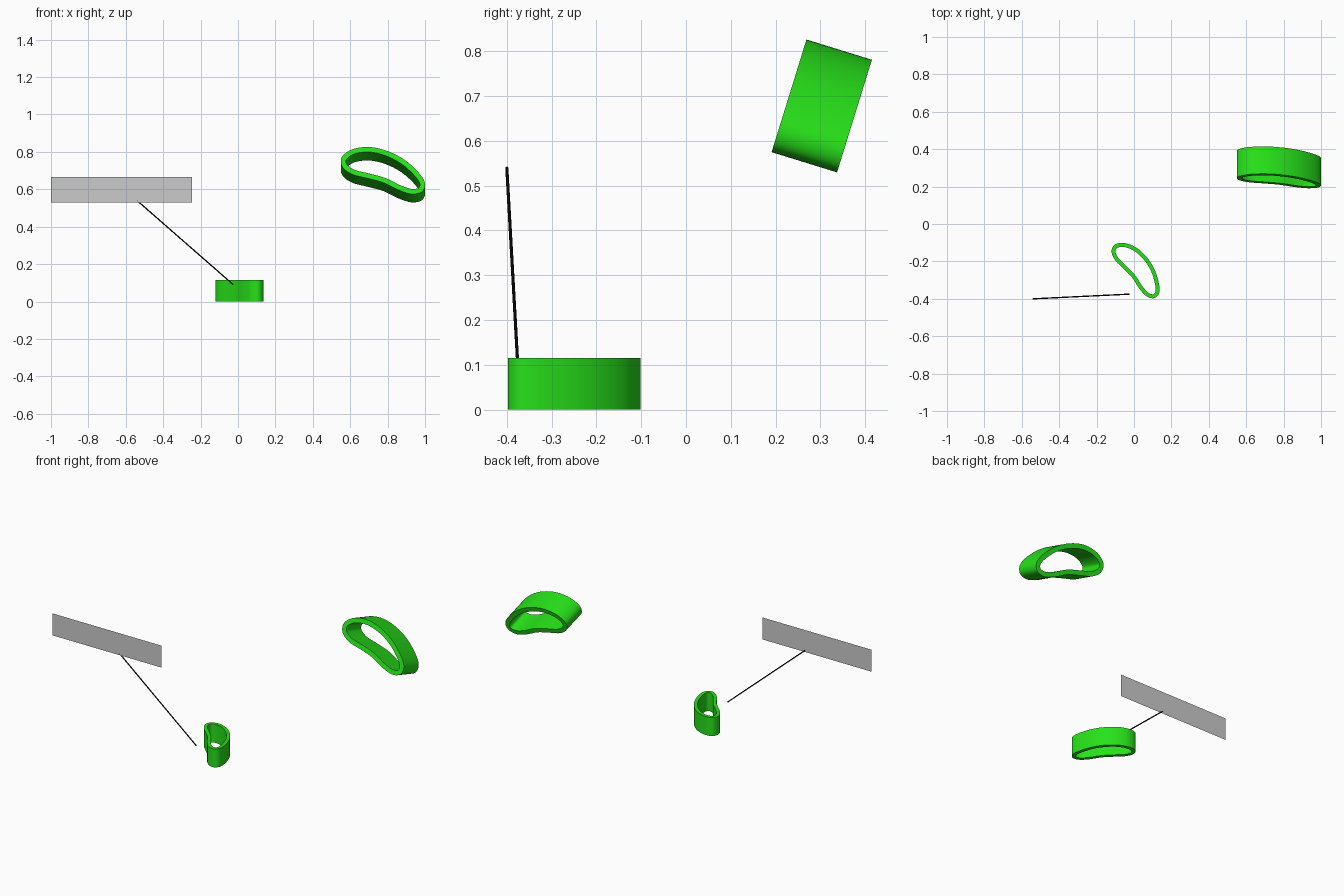
import bpy, bmesh, math
from mathutils import Vector, Matrix

if "Cube" in bpy.data.objects:
    bpy.data.objects.remove(bpy.data.objects["Cube"])

def material(name, color):
    m = bpy.data.materials.new(name)
    m.diffuse_color = color
    m.use_nodes = True
    m.node_tree.nodes["Principled BSDF"].inputs["Base Color"].default_value = m.diffuse_color
    return m

green = material("leaf_green", (0.02, 0.75, 0.01, 1))
black = material("black", (0.005, 0.005, 0.005, 1))

# bean-shaped outline (clockwise seen from above)
BEAN = [(-0.12, -0.15), (-0.108, -0.115), (-0.075, -0.102), (-0.03, -0.107),
        (0.025, -0.135), (0.077, -0.188), (0.115, -0.255), (0.135, -0.33),
        (0.132, -0.375), (0.105, -0.397), (0.065, -0.385), (0.028, -0.345),
        (-0.01, -0.287), (-0.055, -0.24), (-0.1, -0.195)]
CENTRE = Vector((0.0075, -0.25))

def smooth_loop(pts, steps):
    """Closed Catmull-Rom spline through the points."""
    p = [Vector(q) - CENTRE for q in pts]
    n, out = len(p), []
    for i in range(n):
        a, b, c, d = (p[(i + k) % n] for k in (-1, 0, 1, 2))
        for s in range(steps):
            t = s / steps
            out.append(0.5 * (2 * b + (c - a) * t + (2 * a - 5 * b + 4 * c - d) * t * t
                              + (3 * b - a - 3 * c + d) * t ** 3))
    return out

def make_object(name, bm, mat=None):
    bmesh.ops.recalc_face_normals(bm, faces=bm.faces)
    me = bpy.data.meshes.new(name)
    bm.to_mesh(me)
    bm.free()
    if mat:
        me.materials.append(mat)
    ob = bpy.data.objects.new(name, me)
    bpy.context.collection.objects.link(ob)
    return ob

def bean_ring(name, matrix, depth=0.115, wall=0.021):
    outer = smooth_loop(BEAN, 6)
    n = len(outer)
    inner = []
    for i in range(n):
        t = (outer[(i + 1) % n] - outer[i - 1]).normalized()
        inner.append(outer[i] + Vector((t.y, -t.x)) * wall)
    bm = bmesh.new()
    # cross-section corners: outer low, outer high, inner high, inner low
    rings = [[bm.verts.new((q.x, q.y, z)) for q in loop]
             for loop, z in ((outer, -depth / 2), (outer, depth / 2),
                             (inner, depth / 2), (inner, -depth / 2))]
    for k in range(4):
        a, b = rings[k], rings[(k + 1) % 4]
        for i in range(n):
            j = (i + 1) % n
            bm.faces.new((a[i], a[j], b[j], b[i]))
    bm.transform(matrix)
    ob = make_object(name, bm, green)
    bpy.ops.object.select_all(action='DESELECT')
    ob.select_set(True)
    bpy.context.view_layer.objects.active = ob
    bpy.ops.object.shade_smooth_by_angle(angle=math.radians(40))

# ring standing on the floor
bean_ring("lower_ring", Matrix.Translation((CENTRE.x, CENTRE.y, 0.0575)))

# larger tilted copy, up and behind
spin = Matrix.Rotation(math.radians(30), 4, 'Z')
pts = [spin @ v.to_3d() for v in smooth_loop(BEAN, 6)]
mid = Vector([-(max(p[k] for p in pts) + min(p[k] for p in pts)) / 2 for k in (0, 1)] + [0])
bean_ring("upper_ring", Matrix.Translation((0.775, 0.303, 0.678))
          @ Matrix.Rotation(math.radians(72.8), 4, 'X') @ Matrix.Scale(1.33, 4)
          @ Matrix.Translation(mid) @ spin)

# plain label plate
bm = bmesh.new()
bm.faces.new([bm.verts.new((x, -0.403, z)) for x, z in
              ((-1, 0.53), (-0.245, 0.53), (-0.245, 0.667), (-1, 0.667))])
make_object("label_plate", bm)

# pointer line from plate to lower ring
a, b = Vector((-0.54, -0.4, 0.54)), Vector((-0.025, -0.375, 0.09))
bm = bmesh.new()
bmesh.ops.create_cone(bm, cap_ends=True, segments=8, radius1=0.0035, radius2=0.0035,
                      depth=(b - a).length,
                      matrix=Matrix.Translation((a + b) / 2)
                      @ (b - a).to_track_quat('Z', 'Y').to_matrix().to_4x4())
make_object("pointer_line", bm, black)
